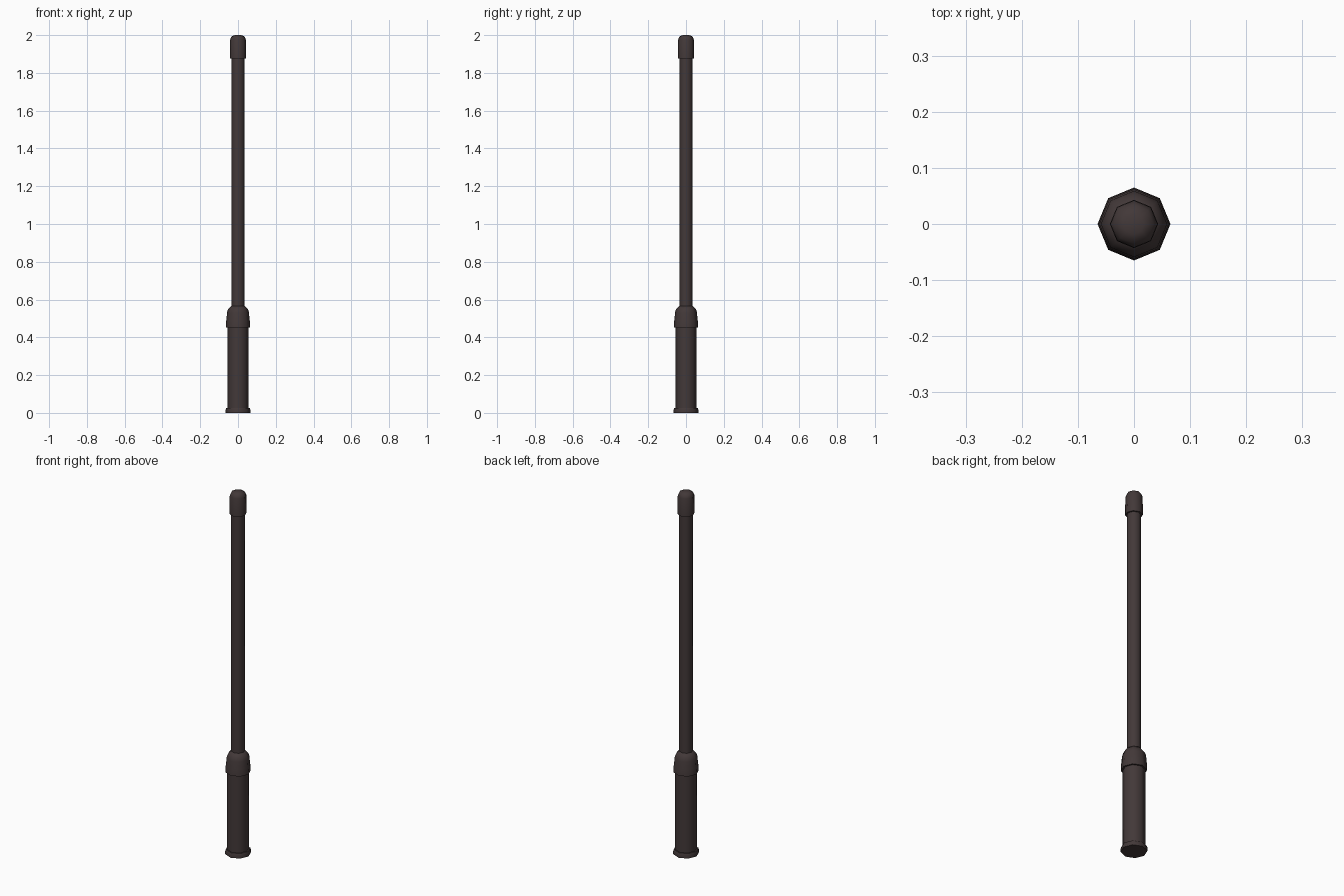
import bpy, bmesh, math

if "Cube" in bpy.data.objects:
    bpy.data.objects.remove(bpy.data.objects["Cube"])

SIDES = 8
mat = bpy.data.materials.new("dark brown metal")
mat.diffuse_color = (0.055, 0.040, 0.040, 1)
mat.use_nodes = True
mat.node_tree.nodes["Principled BSDF"].inputs["Base Color"].default_value = mat.diffuse_color


def lathe(name, profile):
    """Eight-sided turned part from (radius, height) points, capped both ends."""
    bm = bmesh.new()
    rings = []
    for r, z in profile:
        rings.append([bm.verts.new((r * math.cos(2 * math.pi * i / SIDES),
                                    r * math.sin(2 * math.pi * i / SIDES), z))
                      for i in range(SIDES)])
    for a, b in zip(rings, rings[1:]):
        for i in range(SIDES):
            j = (i + 1) % SIDES
            bm.faces.new((a[i], a[j], b[j], b[i]))
    bm.faces.new(rings[0][::-1])
    bm.faces.new(rings[-1])
    me = bpy.data.meshes.new(name)
    bm.to_mesh(me)
    bm.free()
    me.materials.append(mat)
    ob = bpy.data.objects.new(name, me)
    bpy.context.collection.objects.link(ob)
    bpy.ops.object.select_all(action='DESELECT')
    ob.select_set(True)
    bpy.context.view_layer.objects.active = ob
    bpy.ops.object.shade_smooth_by_angle(angle=math.radians(55))
    return ob


# Foot flange
lathe("foot_flange", [(0.065, 0), (0.065, 0.018), (0.062, 0.026)])
# Thick lower post
lathe("lower_post", [(0.055, 0.02), (0.055, 0.46)])
# Collar lip and rounded shoulder
lathe("collar", [(0.064, 0.452), (0.062, 0.492), (0.060, 0.50),
                 (0.059, 0.53), (0.052, 0.55), (0.036, 0.567)])
# Slim upper post
lathe("upper_post", [(0.035, 0.55), (0.035, 1.89)])
# Rounded top cap
lathe("top_cap", [(0.043, 1.875), (0.042, 1.975), (0.035, 1.992), (0.018, 2.0)])
